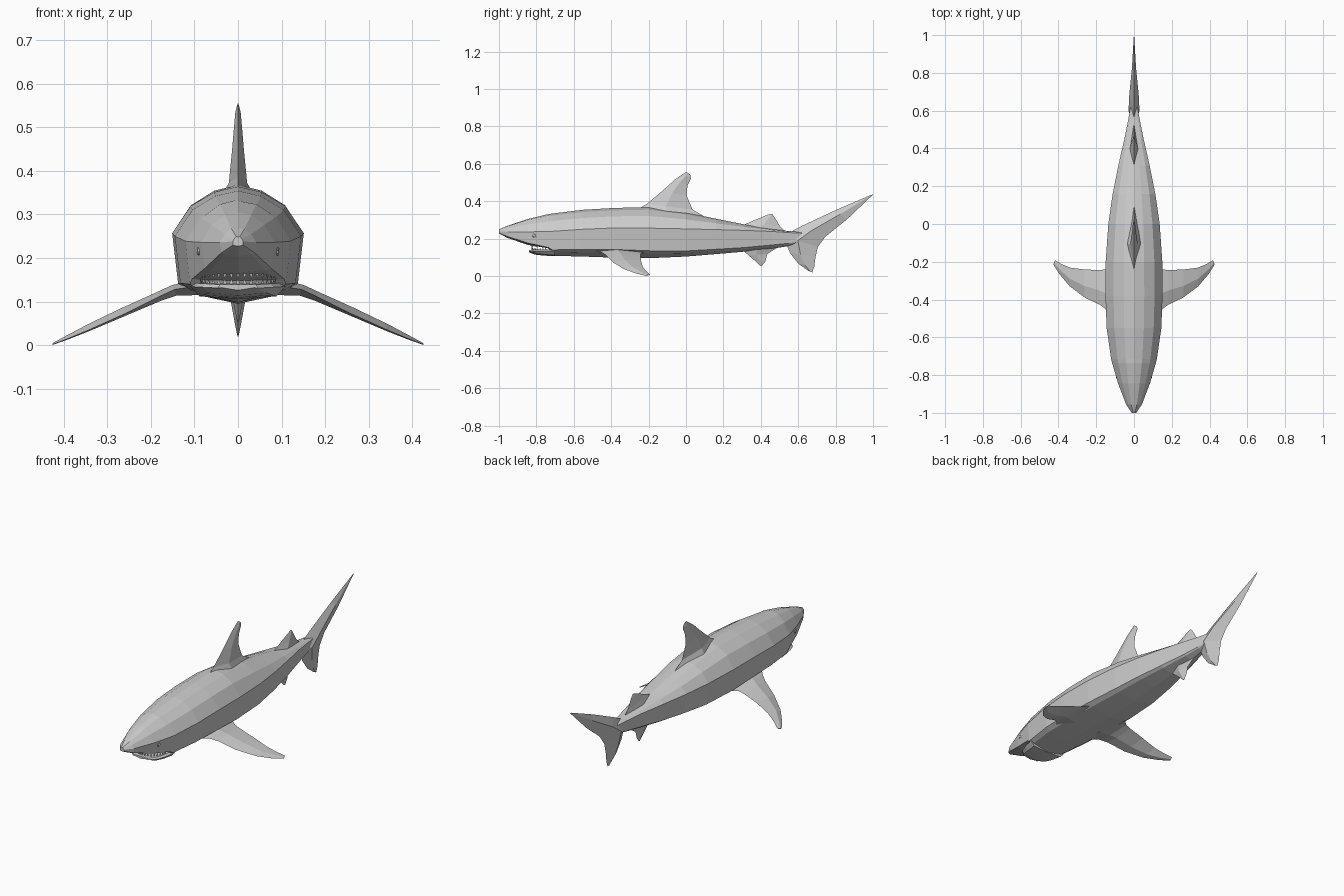
import bpy, bmesh, math
from mathutils import Vector

grey = bpy.data.materials.new("shark grey")
grey.diffuse_color = (0.6, 0.6, 0.6, 1)


def finish(bm, name):
    bmesh.ops.recalc_face_normals(bm, faces=bm.faces)
    mesh = bpy.data.meshes.new(name)
    bm.to_mesh(mesh)
    bm.free()
    mesh.materials.append(grey)
    obj = bpy.data.objects.new(name, mesh)
    bpy.context.collection.objects.link(obj)
    return obj


def loft(name, rings):
    """Skin a row of closed rings and cap both ends."""
    bm = bmesh.new()
    rows = [[bm.verts.new(p) for p in r] for r in rings]
    n = len(rows[0])
    for a, b in zip(rows, rows[1:]):
        for i in range(n):
            j = (i + 1) % n
            bm.faces.new((a[i], a[j], b[j], b[i]))
    bm.faces.new(rows[0])
    bm.faces.new(rows[-1])
    return finish(bm, name)


def mirrored(half, y):
    """Half outline from top centre to bottom centre -> full ring."""
    pts = half + [(-x, z) for x, z in half[-2:0:-1]]
    return [(x, y, z) for x, z in pts]


def body_ring(y, top, w, side, low, bottom):
    half = [(0, top), (0.36 * w, top - 0.06 * (top - bottom) + 0.003),
            (0.72 * w, side + 0.58 * (top - side)), (w, side),
            (0.91 * w, low), (0.74 * w, bottom + 0.6 * (low - bottom)), (0, bottom)]
    return mirrored(half, y)


def fin(name, sections, normal=(1, 0, 0)):
    """Loft diamond sections given as leading point, trailing point, half thickness."""
    n = Vector(normal).normalized()
    rings = []
    for lead, trail, t in sections:
        a, b = Vector(lead), Vector(trail)
        m = a.lerp(b, 0.42)
        rings.append([a, m + n * t, b, m - n * t])
    return loft(name, rings)


def upright_fin(name, sections):
    return fin(name, [((0, *a), (0, *b), t) for a, b, t in sections])


# Body: y, top, half width, side ridge, lower edge, belly
stations = [
    (-1.0, 0.248, 0.012, 0.238, 0.230, 0.227),
    (-0.955, 0.268, 0.042, 0.236, 0.212, 0.204),
    (-0.845, 0.305, 0.084, 0.236, 0.176, 0.166),
    (-0.735, 0.331, 0.116, 0.238, 0.152, 0.148),
    (-0.715, 0.334, 0.121, 0.239, 0.140, 0.108),
    (-0.55, 0.354, 0.145, 0.250, 0.142, 0.104),
    (-0.38, 0.364, 0.151, 0.257, 0.142, 0.098),
    (-0.20, 0.368, 0.150, 0.256, 0.135, 0.095),
    (0.0, 0.340, 0.136, 0.252, 0.134, 0.104),
    (0.16, 0.306, 0.113, 0.248, 0.143, 0.117),
    (0.31, 0.276, 0.083, 0.244, 0.152, 0.130),
    (0.46, 0.252, 0.049, 0.238, 0.166, 0.146),
    (0.55, 0.240, 0.031, 0.232, 0.175, 0.160),
    (0.64, 0.234, 0.016, 0.227, 0.190, 0.178),
]
loft("body", [body_ring(*s) for s in stations])

# Lower jaw
jaw = [(-0.84, 0.046, 0.139, 0.126), (-0.805, 0.082, 0.141, 0.114),
       (-0.76, 0.099, 0.142, 0.109), (-0.70, 0.110, 0.143, 0.106)]
loft("lower_jaw", [mirrored([(0, t), (w * 0.9, t), (w, t - 0.008),
                             (w * 0.8, b + 0.006), (0, b)], y) for y, w, t, b in jaw])

# Teeth: pointed rows following the mouth arc
bm = bmesh.new()
count = 17
for base, tip in ((0.170, 0.152), (0.138, 0.153)):
    for i in range(count):
        a = math.radians(-80 + 160 * i / (count - 1))
        c = Vector((0.088 * math.sin(a), -0.735 - 0.09 * math.cos(a), base))
        along = Vector((math.cos(a), math.sin(a), 0)) * 0.006
        inward = Vector((-math.sin(a), math.cos(a), 0)) * 0.006
        v = [bm.verts.new(p) for p in (c - along, c + along, c + inward,
                                       (c.x, c.y, tip))]
        for f in ((0, 1, 2), (0, 1, 3), (1, 2, 3), (2, 0, 3)):
            bm.faces.new([v[k] for k in f])
finish(bm, "teeth")

# Eyes
for s, side in ((1, "right"), (-1, "left")):
    bm = bmesh.new()
    bmesh.ops.create_icosphere(bm, subdivisions=1, radius=0.013)
    bmesh.ops.scale(bm, vec=(0.5, 1, 1), verts=bm.verts)
    bmesh.ops.translate(bm, vec=(s * 0.089, -0.81, 0.216), verts=bm.verts)
    finish(bm, side + "_eye")

# Fins on the centre line
upright_fin("dorsal_fin", [
    ((-0.27, 0.350), (0.13, 0.300), 0.045), ((-0.21, 0.385), (0.035, 0.355), 0.021),
    ((-0.13, 0.452), (0.003, 0.430), 0.014), ((-0.06, 0.515), (0.008, 0.485), 0.009),
    ((-0.02, 0.543), (0.028, 0.525), 0.006), ((0.0, 0.556), (0.022, 0.543), 0.002)])
upright_fin("rear_dorsal_fin", [
    ((0.28, 0.262), (0.54, 0.232), 0.024), ((0.36, 0.296), (0.505, 0.262), 0.014),
    ((0.435, 0.327), (0.475, 0.312), 0.005), ((0.452, 0.332), (0.462, 0.330), 0.002)])
upright_fin("anal_fin", [
    ((0.29, 0.150), (0.51, 0.165), 0.024), ((0.335, 0.110), (0.435, 0.118), 0.014),
    ((0.37, 0.080), (0.425, 0.080), 0.007), ((0.398, 0.054), (0.408, 0.056), 0.002)])
upright_fin("tail_fin", [
    ((0.99, 0.434), (1.0, 0.435), 0.001), ((0.80, 0.352), (0.86, 0.302), 0.011),
    ((0.62, 0.268), (0.745, 0.210), 0.026), ((0.52, 0.215), (0.705, 0.155), 0.029),
    ((0.555, 0.125), (0.692, 0.10), 0.019), ((0.60, 0.066), (0.686, 0.05), 0.009),
    ((0.655, 0.027), (0.675, 0.019), 0.002)])

# Pectoral fins, mirrored left and right
pectoral = [
    ((0.09, -0.52, 0.136), (0.09, -0.19, 0.130), 0.020),
    ((0.145, -0.455, 0.128), (0.150, -0.240, 0.122), 0.013),
    ((0.180, -0.428, 0.112), (0.180, -0.244, 0.113), 0.011),
    ((0.260, -0.390, 0.072), (0.260, -0.241, 0.085), 0.010),
    ((0.340, -0.330, 0.036), (0.335, -0.232, 0.051), 0.008),
    ((0.395, -0.265, 0.013), (0.380, -0.214, 0.027), 0.005),
    ((0.427, -0.215, 0.001), (0.418, -0.192, 0.007), 0.002)]
for s, side in ((1, "right"), (-1, "left")):
    fin(side + "_pectoral_fin",
        [((s * a[0], a[1], a[2]), (s * b[0], b[1], b[2]), t) for a, b, t in pectoral],
        (s * 0.4, 0, 0.9))
